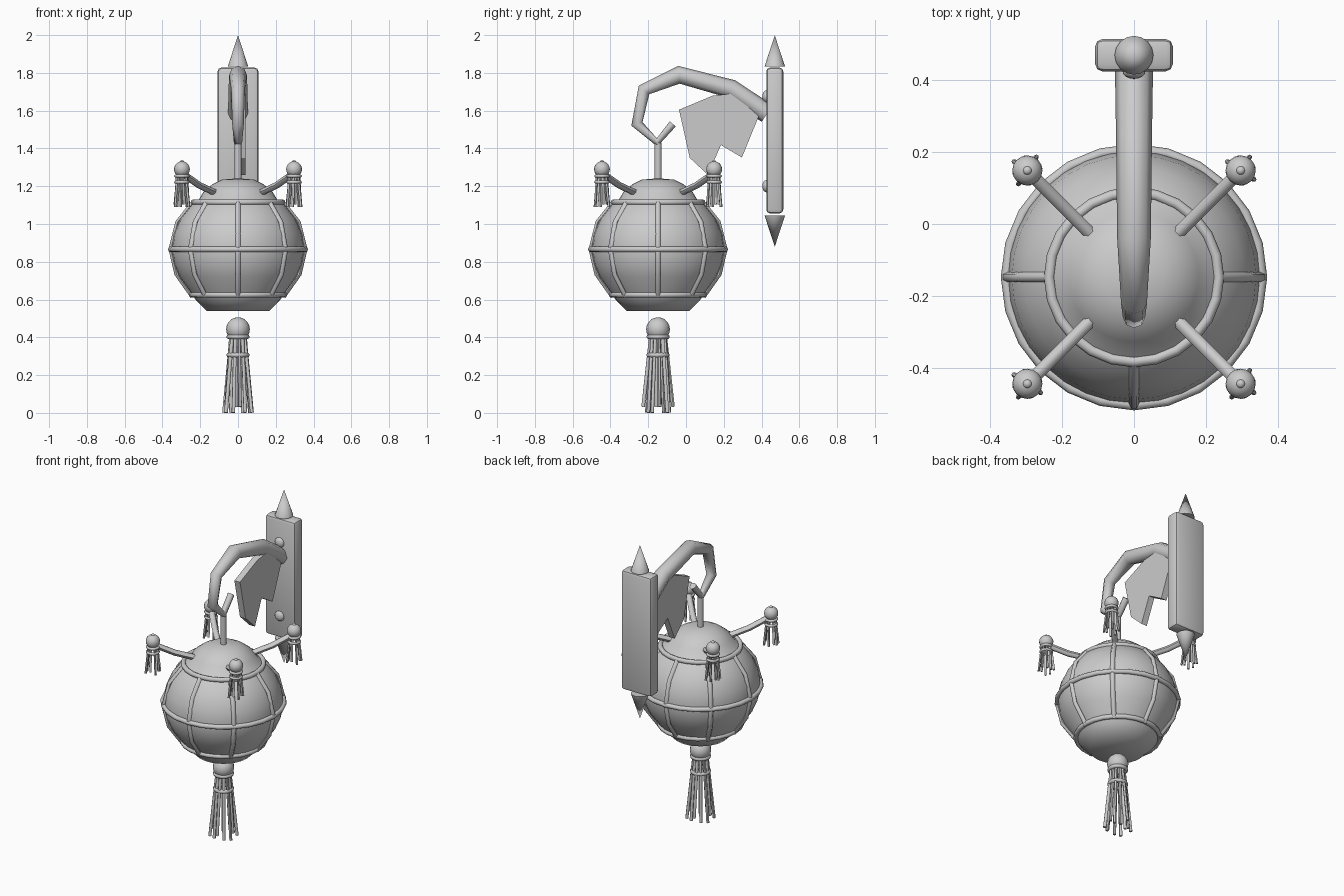
import bpy
import bmesh
import math
from mathutils import Vector

if "Cube" in bpy.data.objects:
    bpy.data.objects.remove(bpy.data.objects["Cube"])

CENTRE = Vector((0, -0.148, 0))     # axis of the lantern
PLATE_Y = 0.47                      # depth of the wall plate

metal = bpy.data.materials.new("plain grey")
metal.use_nodes = True
metal.diffuse_color = (0.6, 0.6, 0.6, 1)
metal.node_tree.nodes["Principled BSDF"].inputs["Base Color"].default_value = (0.6, 0.6, 0.6, 1)


def finish(name, angle=50):
    obj = bpy.context.object
    obj.name = name
    obj.data.materials.clear()
    obj.data.materials.append(metal)
    bpy.ops.object.shade_smooth_by_angle(angle=math.radians(angle))
    return obj


def from_bmesh(name, bm, angle=50):
    bmesh.ops.recalc_face_normals(bm, faces=bm.faces)
    mesh = bpy.data.meshes.new(name)
    bm.to_mesh(mesh)
    bm.free()
    obj = bpy.data.objects.new(name, mesh)
    bpy.context.collection.objects.link(obj)
    bpy.ops.object.select_all(action='DESELECT')
    obj.select_set(True)
    bpy.context.view_layer.objects.active = obj
    return finish(name, angle)


def tube(name, points, radii, resolution=1):
    """Swept round bar with a radius for each point."""
    curve = bpy.data.curves.new(name, 'CURVE')
    curve.dimensions = '3D'
    curve.bevel_depth = 1
    curve.bevel_resolution = resolution
    curve.use_fill_caps = True
    spline = curve.splines.new('POLY')
    spline.points.add(len(points) - 1)
    for i, (p, co) in enumerate(zip(spline.points, points)):
        p.co = (*co, 1)
        p.radius = radii[i] if isinstance(radii, (list, tuple)) else radii
    obj = bpy.data.objects.new(name, curve)
    bpy.context.collection.objects.link(obj)
    bpy.ops.object.select_all(action='DESELECT')
    obj.select_set(True)
    bpy.context.view_layer.objects.active = obj
    bpy.ops.object.convert(target='MESH')
    return finish(name, 60)


def ring(name, centre, radius, thickness, segments=24):
    bpy.ops.mesh.primitive_torus_add(location=centre, major_radius=radius, minor_radius=thickness,
                                     major_segments=segments, minor_segments=8)
    return finish(name, 180)


def ball(name, centre, radius, scale=(1, 1, 1)):
    bpy.ops.mesh.primitive_uv_sphere_add(segments=16, ring_count=10, radius=radius,
                                         location=centre, scale=scale)
    return finish(name, 180)


def around(angle, radius, z):
    return CENTRE + Vector((radius * math.cos(angle), radius * math.sin(angle), z))


def tassel(name, top, ball_r, rings, length, spread, strand_r, count):
    """Ball, binding rings and splayed strands hanging below it."""
    ball(name + "_ball", top, ball_r)
    for drop in rings:
        ring(name + "_binding", top - Vector((0, 0, drop)), ball_r * 0.78, ball_r * 0.2, 16)
    for i in range(count):
        a = math.tau * (i + 0.25) / count
        out = Vector((math.cos(a), math.sin(a), 0))
        reach = spread * (1 if i % 2 else 0.8)
        end = length * (1 if i % 3 else 0.93)
        start = top + out * ball_r * 0.6 - Vector((0, 0, ball_r * 0.5))
        tube(name + "_strand", [start, top + out * reach - Vector((0, 0, end))], strand_r)


# Lantern body, turned from a profile
profile = [(0, 0.54), (0.165, 0.54), (0.225, 0.6), (0.245, 0.63), (0.31, 0.72), (0.34, 0.79),
           (0.352, 0.865), (0.34, 0.95), (0.305, 1.03), (0.24, 1.11), (0.207, 1.13),
           (0.18, 1.175), (0.135, 1.21), (0.085, 1.235), (0, 1.242)]
bm = bmesh.new()
verts = [bm.verts.new(CENTRE + Vector((r, 0, z))) for r, z in profile]
edges = [bm.edges.new(pair) for pair in zip(verts, verts[1:])]
bmesh.ops.spin(bm, geom=verts + edges, cent=CENTRE, axis=(0, 0, 1), angle=math.tau,
               steps=32, use_duplicate=False)
bmesh.ops.remove_doubles(bm, verts=bm.verts, dist=0.0005)
from_bmesh("lantern_body", bm, 60)

# Cage of hoops and ribs
for label, r, z in (("top", 0.236, 1.115), ("middle", 0.356, 0.866), ("bottom", 0.245, 0.625)):
    ring(label + "_hoop", CENTRE + Vector((0, 0, z)), r, 0.015)
rib = [(0.236, 1.115), (0.32, 1.01), (0.356, 0.866), (0.325, 0.735), (0.24, 0.615)]
for i in range(8):
    tube("cage_rib", [around(math.tau * i / 8, r, z) for r, z in rib], 0.014)

# Four arms with small tassels
for i in range(4):
    a = math.tau * (i + 0.5) / 4
    tube("tassel_arm", [around(a, r, z) for r, z in ((0.17, 1.165), (0.29, 1.205), (0.41, 1.265))], 0.018)
    knob = around(a, 0.42, 1.29)
    tassel("small_tassel", knob, 0.042, (0.036, 0.068), 0.2, 0.045, 0.007, 8)
    ball("small_tassel_tip", knob + Vector((0, 0, 0.035)), 0.013)

# Large tassel below
tassel("large_tassel", CENTRE + Vector((0, 0, 0.443)), 0.063, (0.04, 0.137), 0.442, 0.08, 0.01, 12)

# Hanging stem and curved bracket with hook
tube("hanging_stem", [CENTRE + Vector((0, 0, z)) for z in (1.22, 1.43)], 0.019, 2)
path = [(0.43, 1.585), (0.24, 1.715), (-0.037, 1.79), (-0.222, 1.71), (-0.26, 1.53),
        (-0.153, 1.432), (-0.07, 1.53)]
tube("bracket_arm", [(0, y, z) for y, z in path],
     [0.053, 0.05, 0.047, 0.036, 0.031, 0.022, 0.021], 2)

# Notched fin under the bracket
fin = [(-0.037, 1.605), (0.143, 1.68), (0.25, 1.69), (0.385, 1.57), (0.296, 1.352),
       (0.185, 1.418), (0.116, 1.26), (0.02, 1.35)]
bm = bmesh.new()
face = bm.faces.new([bm.verts.new((0, y, z)) for y, z in fin])
extruded = bmesh.ops.extrude_face_region(bm, geom=[face], use_keep_orig=True)["geom"]
bmesh.ops.translate(bm, vec=(0.04, 0, 0), verts=[v for v in extruded if isinstance(v, bmesh.types.BMVert)])
from_bmesh("bracket_fin", bm, 20)

# Wall plate with rounded edges
bpy.ops.mesh.primitive_cube_add(size=1, location=(0, PLATE_Y, 1.442))
plate = bpy.context.object
plate.scale = (0.216, 0.09, 0.772)
bpy.ops.object.transform_apply(location=False, rotation=False, scale=True)
bevel = plate.modifiers.new("rounded_edges", 'BEVEL')
bevel.width = 0.02
bevel.segments = 2
bpy.ops.object.modifier_apply(modifier=bevel.name)
finish("wall_plate", 35)

# Bolts and end spikes
for z in (1.675, 1.2):
    ball("plate_bolt", (0, 0.425, z), 0.032, (1, 0.65, 1))
for label, z, flip in (("top", 1.917, 0), ("bottom", 0.962, math.pi)):
    bpy.ops.mesh.primitive_cone_add(vertices=16, radius1=0.054, depth=0.165,
                                    location=(0, PLATE_Y, z), rotation=(flip, 0, 0))
    finish(label + "_spike", 60)
